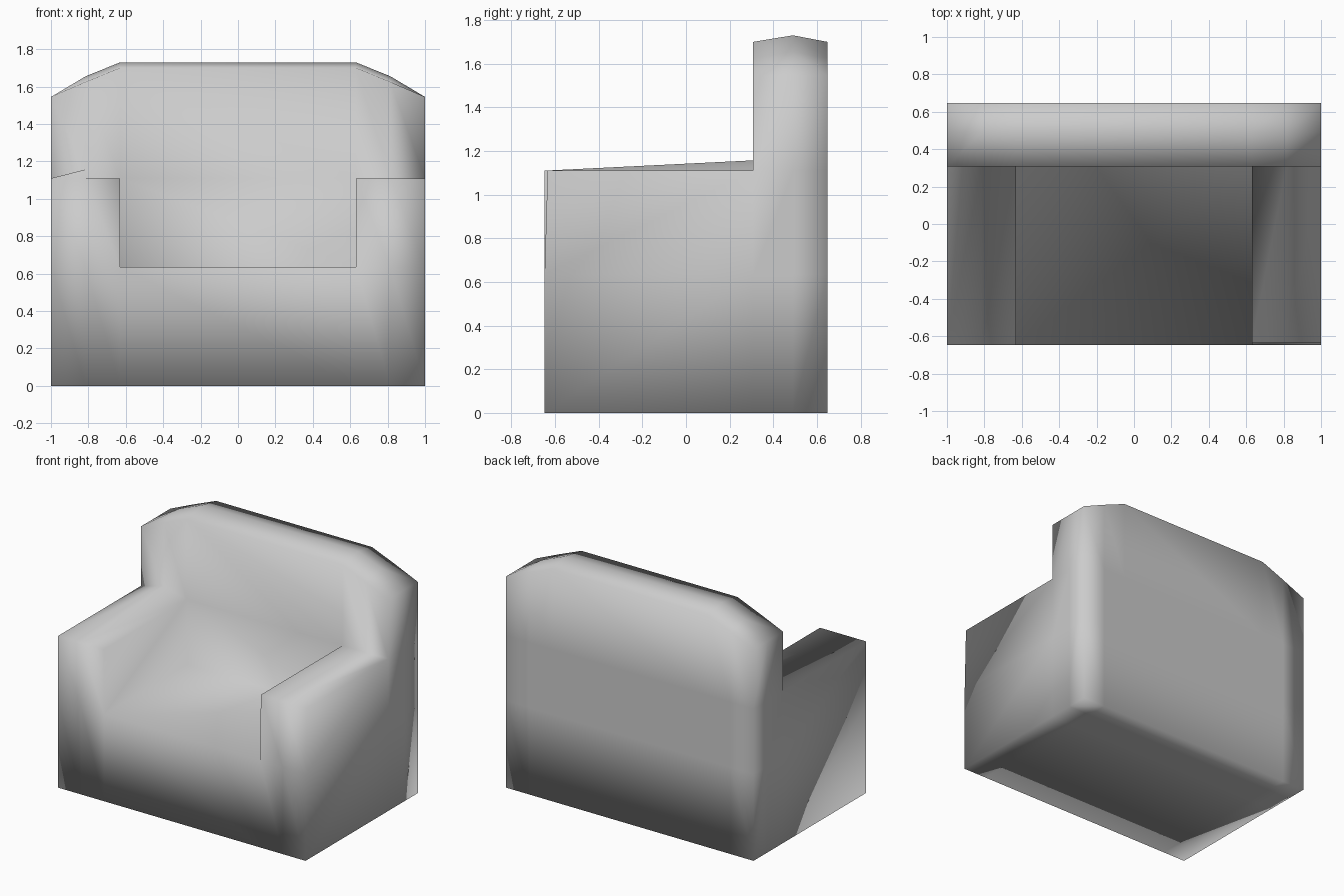
import bpy, bmesh
from itertools import product

if "Cube" in bpy.data.objects:
    bpy.data.objects.remove(bpy.data.objects["Cube"])

# Cut lines of the armchair block: outer sides, arm crests, arm insides / seat front, back front, crest, rear
XS = [-1, -0.815, -0.63, 0.63, 0.815, 1]
YS = [-0.648, 0.307, 0.49, 0.648]
ZS = [0, 0.635, 1.11, 1.70]


def filled(i, j, k):
    """Is this cell of the block solid: seat base, arms, or backrest?"""
    if not (0 <= i < 5 and 0 <= j < 3 and 0 <= k < 3):
        return False
    seat = k == 0
    arm = k == 1 and i != 2
    back = j > 0
    return seat or arm or back


def position(i, j, k):
    x, y, z = XS[i], YS[j], ZS[k]
    if k == 3:                                  # sloped shoulders and ridge of the backrest
        edge = min(i, 5 - i)
        z = ([1.545, 1.655, 1.73] if j == 2 else [1.545, 1.625, 1.70])[edge]
    if (i, j, k) == (1, 1, 2):                  # rising crest on the left arm
        z = 1.157
    if i >= 3 and j == 0 and k == 2:            # right arm front leans back slightly
        y = -0.634
    return x, y, z


bm = bmesh.new()
verts = {}


def vert(key):
    if key not in verts:
        verts[key] = bm.verts.new(position(*key))
    return verts[key]


# Skin every solid cell wherever it meets empty space
for cell in product(range(5), range(3), range(3)):
    if not filled(*cell):
        continue
    for axis, side in product(range(3), (0, 1)):
        neighbour = list(cell)
        neighbour[axis] += 1 if side else -1
        if filled(*neighbour):
            continue
        corners = []
        for a, b in ((0, 0), (1, 0), (1, 1), (0, 1)):
            c = list(cell)
            c[axis] += side
            c[(axis + 1) % 3] += a
            c[(axis + 2) % 3] += b
            corners.append(vert(tuple(c)))
        bm.faces.new(corners if side else corners[::-1])

# One continuous smooth-shaded shell
for f in bm.faces:
    f.smooth = True
mesh = bpy.data.meshes.new("armchair")
bm.to_mesh(mesh)
bm.free()
armchair = bpy.data.objects.new("armchair", mesh)
bpy.context.collection.objects.link(armchair)
